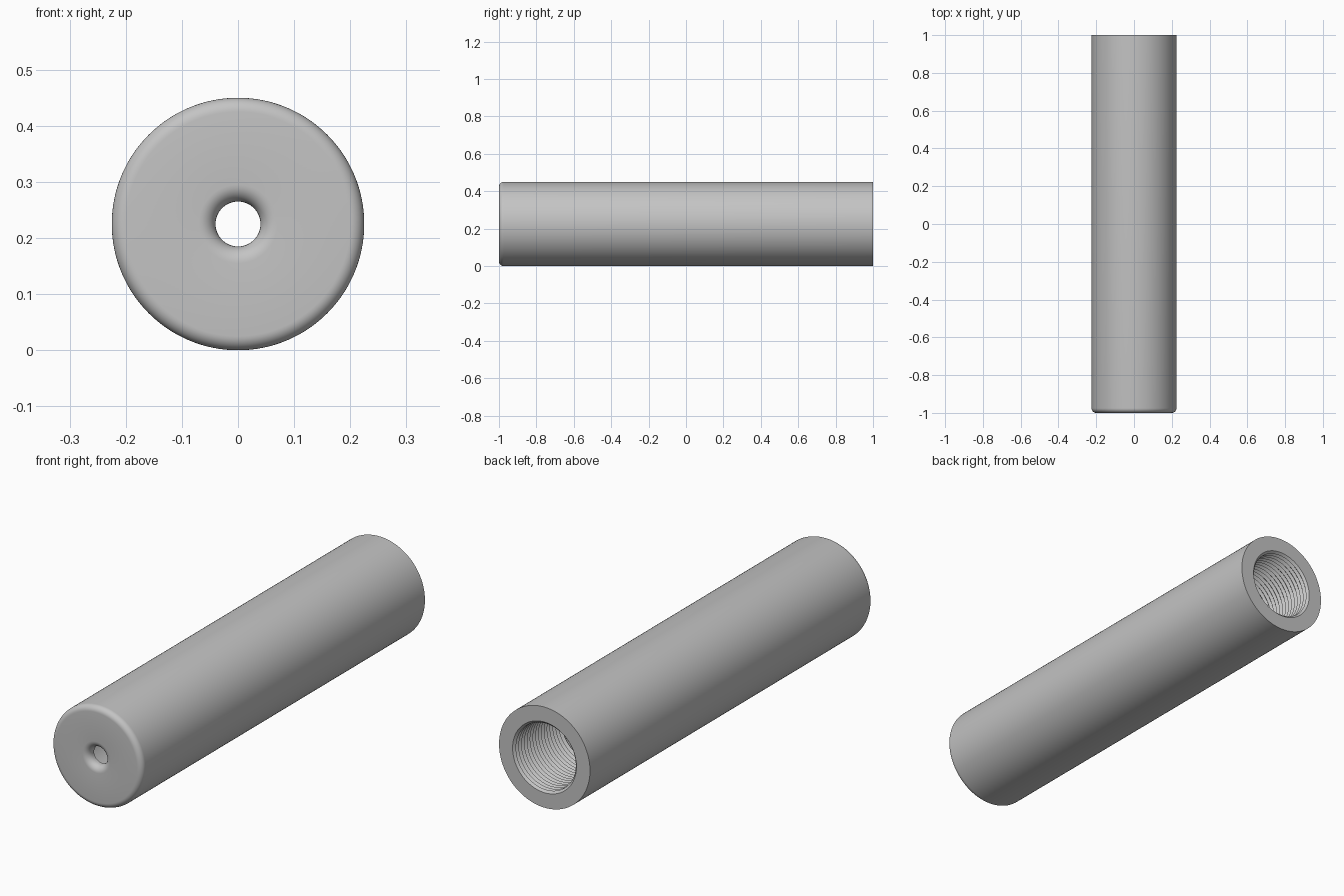
import bpy, bmesh
from math import sin, cos, pi, radians

cube = bpy.data.objects.get("Cube")
if cube:
    bpy.data.objects.remove(cube)

RADIUS = 0.225        # outer tube
HALF = 1.0            # half length along y
BORE = 0.158          # rear opening and cavity
HOLE = 0.04           # small front hole
EDGE = 0.025          # rounded front rim
LIP = 0.03            # rounded edge of the front hole
PITCH, DEPTH, TURNS = 0.02, 0.01, 17
SEGMENTS = 128


def arc(r_mid, y_mid, size, start, end, steps=8):
    """Quarter round as (radius, y) points."""
    angles = [radians(start + (end - start) * i / steps) for i in range(steps + 1)]
    return [(r_mid + size * cos(a), y_mid + size * sin(a)) for a in angles]


def lathe(name, profile, material):
    """Turn a closed (radius, y) outline around the y axis."""
    bm = bmesh.new()
    rings = []
    for i in range(SEGMENTS):
        a = 2 * pi * i / SEGMENTS
        rings.append([bm.verts.new((r * cos(a), y, RADIUS + r * sin(a)))
                      for r, y in profile])
    n = len(profile)
    for i, ring in enumerate(rings):
        after = rings[(i + 1) % SEGMENTS]
        for j in range(n):
            k = (j + 1) % n
            bm.faces.new((ring[j], ring[k], after[k], after[j]))
    bmesh.ops.recalc_face_normals(bm, faces=bm.faces)
    mesh = bpy.data.meshes.new(name)
    bm.to_mesh(mesh)
    bm.free()
    mesh.materials.append(material)
    obj = bpy.data.objects.new(name, mesh)
    bpy.context.collection.objects.link(obj)
    bpy.ops.object.select_all(action='DESELECT')
    obj.select_set(True)
    bpy.context.view_layer.objects.active = obj
    bpy.ops.object.shade_smooth_by_angle(angle=radians(30))
    return obj


# Plain grey metal
grey = bpy.data.materials.new("grey_metal")
grey.use_nodes = True
colour = (0.55, 0.55, 0.55, 1)
grey.diffuse_color = colour
grey.node_tree.nodes["Principled BSDF"].inputs["Base Color"].default_value = colour

# Front hole lip, front face and rounded rim
outline = arc(HOLE + LIP, -HALF + LIP, LIP, 180, 270)
outline += arc(RADIUS - EDGE, -HALF + EDGE, EDGE, 270, 360)

# Outer wall to the sharp rear edge
outline.append((RADIUS, HALF))

# Screw thread inside the rear opening
for i in range(TURNS):
    y = HALF - i * PITCH
    outline += [(BORE, y), (BORE - DEPTH, y - PITCH / 2)]

# Smooth cavity behind the thin front wall
outline += [(BORE, HALF - TURNS * PITCH), (BORE, -HALF + LIP + 0.01),
            (HOLE, -HALF + LIP + 0.01)]

lathe("threaded_tube", outline, grey)
